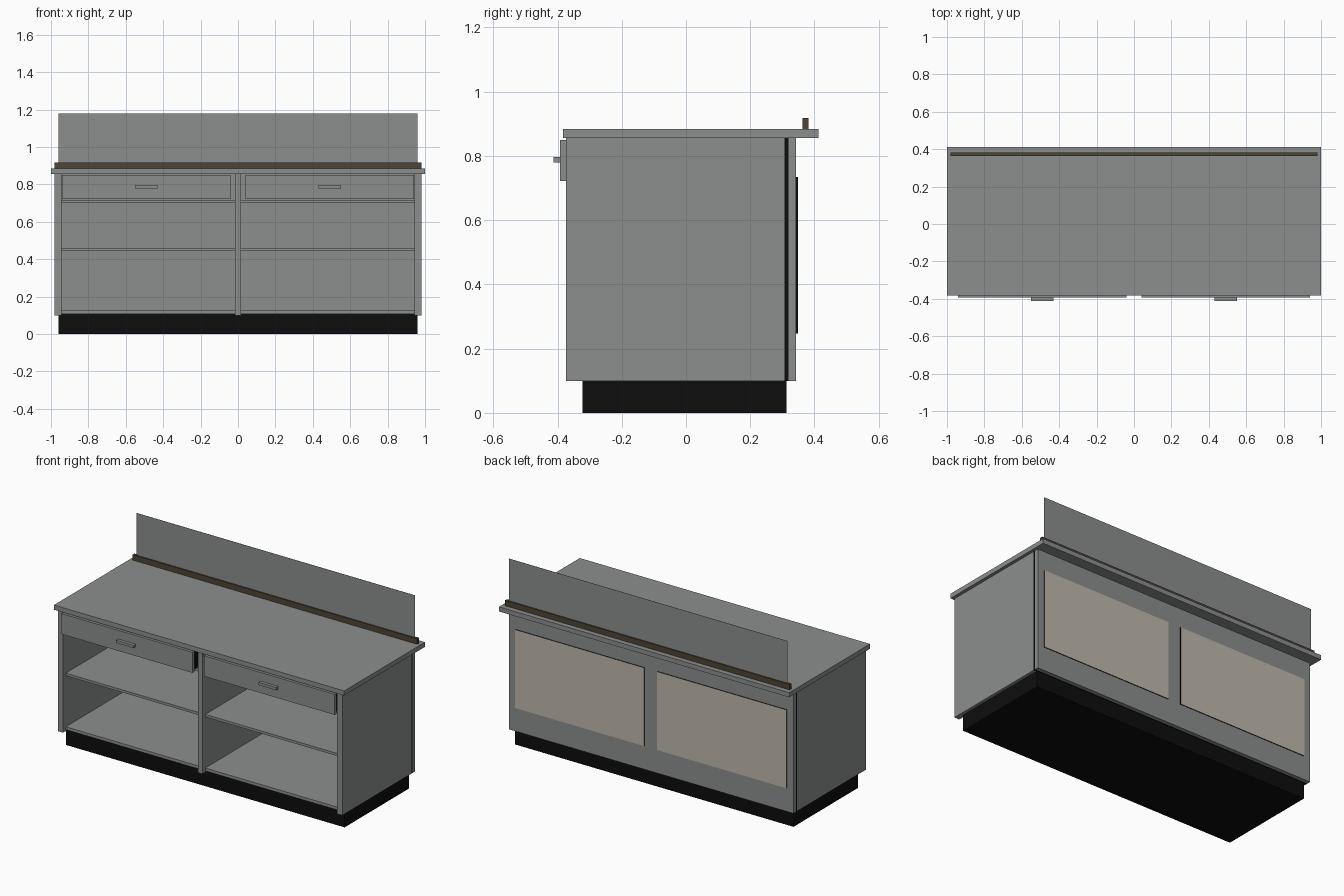
import bpy, bmesh

if "Cube" in bpy.data.objects:
    bpy.data.objects.remove(bpy.data.objects["Cube"])


def material(name, rgb):
    m = bpy.data.materials.new(name)
    m.diffuse_color = (*rgb, 1.0)
    m.use_nodes = True
    m.node_tree.nodes["Principled BSDF"].inputs["Base Color"].default_value = m.diffuse_color
    return m


GREY = material("grey_laminate", (0.26, 0.275, 0.27))
BLACK = material("black", (0.004, 0.004, 0.004))
CREAM = material("cream_panel", (0.52, 0.485, 0.41))
BROWN = material("brown_rail", (0.075, 0.057, 0.036))


def box(name, x, y, z, mat, back_mat=None):
    """Box from (min, max) ranges; back_mat colours the +y face."""
    bm = bmesh.new()
    bmesh.ops.create_cube(bm, size=1)
    for v in bm.verts:
        v.co = [r[0] + (c + 0.5) * (r[1] - r[0]) for c, r in zip(v.co, (x, y, z))]
    bm.normal_update()
    if back_mat:
        for f in bm.faces:
            f.material_index = int(f.normal.y > 0.5)
    me = bpy.data.meshes.new(name)
    bm.to_mesh(me)
    bm.free()
    me.materials.append(mat)
    if back_mat:
        me.materials.append(back_mat)
    ob = bpy.data.objects.new(name, me)
    bpy.context.collection.objects.link(ob)
    return ob


def pair(name, x, y, z, mat, back_mat=None):
    """The same box on both sides of x = 0."""
    box("right_" + name, x, y, z, mat, back_mat)
    box("left_" + name, (-x[1], -x[0]), y, z, mat, back_mat)


# Base and worktop
box("plinth", (-0.96, 0.96), (-0.322, 0.313), (0, 0.108), BLACK)
box("worktop", (-1, 1), (-0.383, 0.412), (0.855, 0.884), GREY)

# Carcass
pair("side_panel", (0.945, 0.98), (-0.373, 0.306), (0.10, 0.855), GREY)
box("centre_divider", (-0.016, 0.016), (-0.373, 0.306), (0.10, 0.855), GREY)
box("inner_back", (-0.945, 0.945), (0.296, 0.306), (0.108, 0.855), GREY)
box("back_spacer", (-0.98, 0.98), (0.306, 0.319), (0.10, 0.855), BLACK)
box("back_panel", (-0.98, 0.98), (0.319, 0.343), (0.10, 0.855), GREY)

# Shelves
for name, front, z in (("bottom_shelf", -0.345, (0.108, 0.126)),
                       ("middle_shelf", -0.345, (0.444, 0.46)),
                       ("drawer_shelf", -0.32, (0.70, 0.715))):
    pair(name, (0.016, 0.945), (front, 0.296), z, GREY)

# Drawers
pair("drawer_front", (0.04, 0.941), (-0.392, -0.373), (0.722, 0.85), GREY)
pair("drawer_box", (0.045, 0.935), (-0.373, 0.25), (0.73, 0.84), BLACK)
pair("drawer_handle", (0.431, 0.551), (-0.412, -0.392), (0.779, 0.796), GREY)

# Display panels on the back, cream with dark edges
pair("display_panel", (0.045, 0.935), (0.343, 0.348), (0.247, 0.735), BLACK, CREAM)

# Rail holding the thin upright screen
box("screen_rail", (-0.98, 0.98), (0.363, 0.381), (0.884, 0.918), BROWN)
box("screen", (-0.96, 0.96), (0.3715, 0.3725), (0.90, 1.18), GREY)
